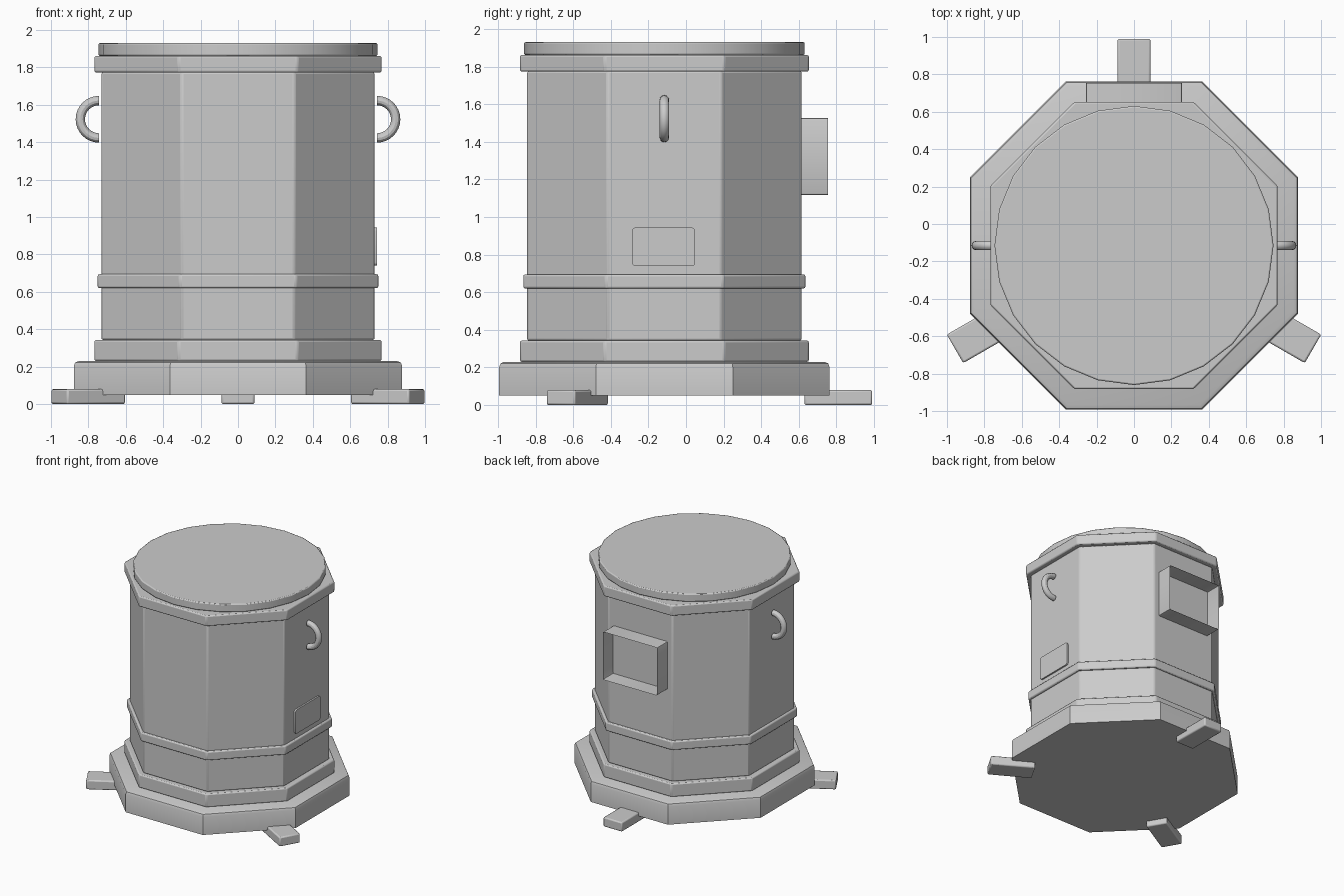
import bpy, bmesh, math
from mathutils import Matrix

if "Cube" in bpy.data.objects:
    bpy.data.objects.remove(bpy.data.objects["Cube"])

CY = -0.115  # y of the octagon axis


def finish(bm, name, bevel=0.0, segments=2, smooth=True):
    bmesh.ops.recalc_face_normals(bm, faces=bm.faces)
    me = bpy.data.meshes.new(name)
    bm.to_mesh(me)
    bm.free()
    ob = bpy.data.objects.new(name, me)
    bpy.context.collection.objects.link(ob)
    if bevel:
        m = ob.modifiers.new("bevel", 'BEVEL')
        m.width, m.segments = bevel, segments
        m.limit_method = 'ANGLE'
        m.angle_limit = math.radians(30)
    if smooth:
        bpy.context.view_layer.objects.active = ob
        bpy.ops.object.select_all(action='DESELECT')
        ob.select_set(True)
        bpy.ops.object.shade_smooth_by_angle(angle=math.radians(30))
    return ob


def prism(name, sides, radius, z0, z1, turn=0.0, bevel=0.01):
    bm = bmesh.new()
    mat = Matrix.Translation((0, CY, (z0 + z1) / 2)) @ Matrix.Rotation(turn, 4, 'Z')
    bmesh.ops.create_cone(bm, cap_ends=True, segments=sides, radius1=radius,
                          radius2=radius, depth=z1 - z0, matrix=mat)
    return finish(bm, name, bevel)


def octagon(name, apothem, z0, z1, bevel=0.01):
    return prism(name, 8, apothem / math.cos(math.pi / 8), z0, z1, math.pi / 8, bevel)


def box(name, lo, hi, bevel, mat=Matrix()):
    bm = bmesh.new()
    size = [b - a for a, b in zip(lo, hi)]
    mid = [(a + b) / 2 for a, b in zip(lo, hi)]
    bmesh.ops.create_cube(bm, size=1, matrix=mat @ Matrix.Translation(mid)
                          @ Matrix.Diagonal((*size, 1)))
    return finish(bm, name, bevel)


# base plinth: octagon softened only around its top edge
R = 0.878 / math.cos(math.pi / 8)
bm = bmesh.new()
rings = []
for inset, z in ((0, 0.05), (0, 0.203), (0.008, 0.222), (0.028, 0.23)):
    rings.append([bm.verts.new(((R - inset) * math.cos(a), CY + (R - inset) * math.sin(a), z))
                  for a in (math.pi / 8 + i * math.pi / 4 for i in range(8))])
for a, b in zip(rings, rings[1:]):
    for i in range(8):
        j = (i + 1) % 8
        bm.faces.new((a[i], a[j], b[j], b[i]))
bm.faces.new(rings[0])
bm.faces.new(rings[-1])
finish(bm, "base")

# stacked octagonal body and bands
octagon("lower_band", 0.768, 0.23, 0.343)
octagon("body", 0.73, 0.343, 1.775)
octagon("middle_band", 0.75, 0.62, 0.695)
octagon("upper_band", 0.768, 1.773, 1.862)

# round lid
prism("lid", 24, 0.746, 1.862, 1.93, bevel=0.008)

# three feet spread around the axis
for i, deg in enumerate((90, 210, 330)):
    mat = Matrix.Translation((0, CY, 0)) @ Matrix.Rotation(math.radians(deg), 4, 'Z')
    box(f"foot_{i + 1}", (0.745, -0.088, 0), (1.105, 0.088, 0.08), 0.01, mat)

# half-ring handles on both sides
for side, label in ((1, "right"), (-1, "left")):
    bm = bmesh.new()
    loops = []
    for k in range(17):
        t = -math.pi / 2 + math.pi * k / 16
        loops.append([])
        for j in range(12):
            u = 2 * math.pi * j / 12
            r = 0.1 + 0.025 * math.cos(u)
            loops[-1].append(bm.verts.new((side * (0.743 + r * math.cos(t)),
                                           CY + 0.025 * math.sin(u),
                                           1.523 + r * math.sin(t))))
    for a, b in zip(loops, loops[1:]):
        for j in range(12):
            n = (j + 1) % 12
            bm.faces.new((a[j], a[n], b[n], b[j]))
    bm.faces.new(loops[0])
    bm.faces.new(loops[-1])
    finish(bm, f"{label}_handle")


def rounded_rect(cx, cy, hw, hh, r, steps):
    pts = []
    for q, (sx, sy) in enumerate(((1, 1), (-1, 1), (-1, -1), (1, -1))):
        for k in range(steps + 1):
            a = math.pi / 2 * (q + k / steps)
            pts.append((cx + sx * (hw - r) + r * math.cos(a),
                        cy + sy * (hh - r) + r * math.sin(a)))
    return pts


def tube(name, outline, to3d, d0, d1, cap):
    bm = bmesh.new()
    a = [bm.verts.new(to3d(p, q, d0)) for p, q in outline]
    b = [bm.verts.new(to3d(p, q, d1)) for p, q in outline]
    for i in range(len(a)):
        j = (i + 1) % len(a)
        bm.faces.new((a[i], a[j], b[j], b[i]))
    if cap:
        bm.faces.new(a)
        bm.faces.new(b)
    return finish(bm, name)


# small access plate on the right side
tube("side_plate", rounded_rect(-0.119, 0.842, 0.168, 0.102, 0.018, 3),
     lambda p, q, d: (d, p, q), 0.72, 0.744, True)

# open thin-walled duct at the back
tube("back_duct", rounded_rect(0, 1.322, 0.256, 0.204, 0.01, 2),
     lambda p, q, d: (p, d, q), 0.61, 0.755, False)
